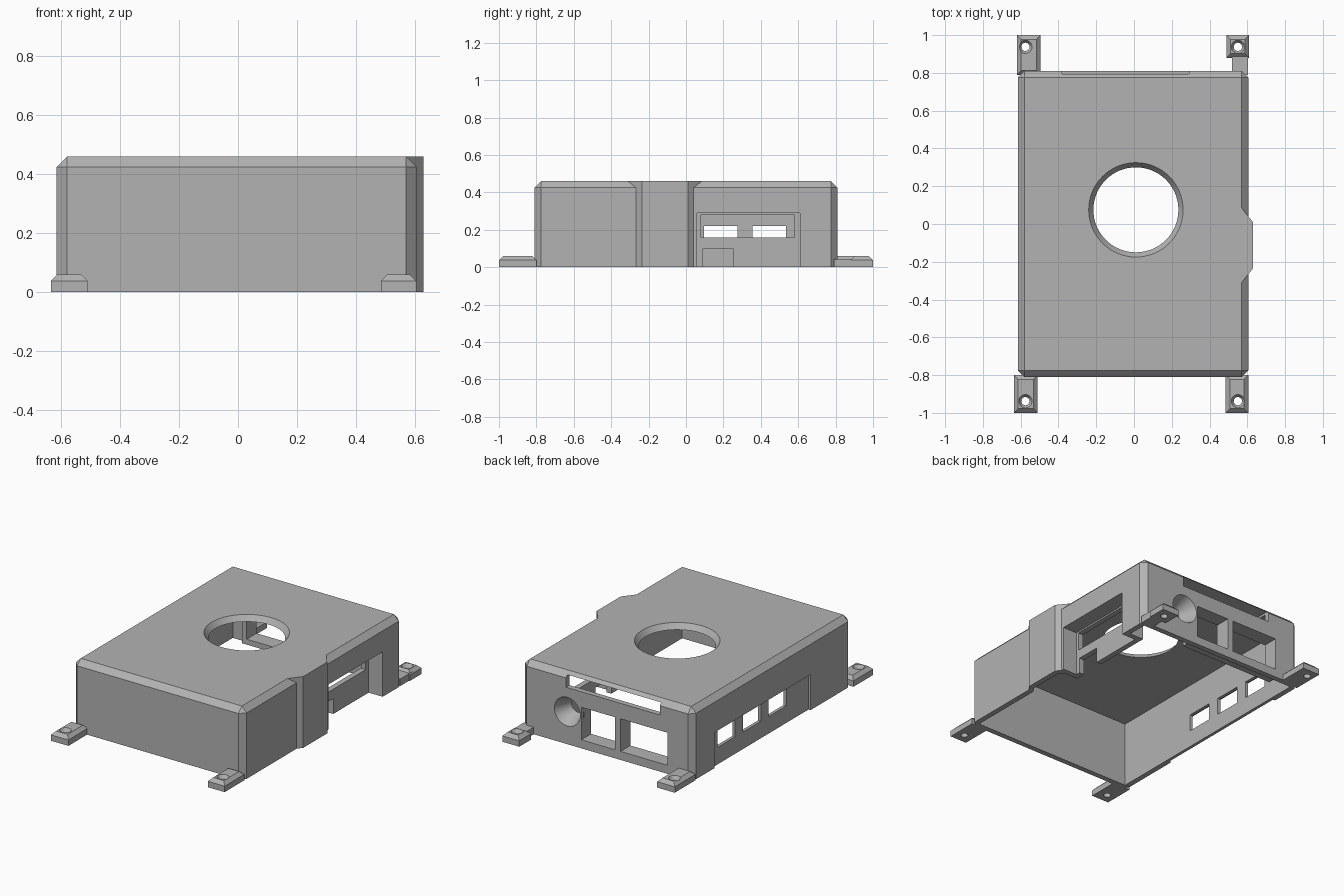
import bpy, bmesh, math
from mathutils import Matrix, Vector

if "Cube" in bpy.data.objects:
    bpy.data.objects.remove(bpy.data.objects["Cube"], do_unlink=True)

grey = bpy.data.materials.new("plain grey plastic")
grey.use_nodes = True
colour = (0.45, 0.45, 0.45, 1)
grey.diffuse_color = colour
grey.node_tree.nodes["Principled BSDF"].inputs["Base Color"].default_value = colour


def finish(bm, name):
    bmesh.ops.recalc_face_normals(bm, faces=bm.faces)
    mesh = bpy.data.meshes.new(name)
    bm.to_mesh(mesh)
    bm.free()
    mesh.materials.append(grey)
    obj = bpy.data.objects.new(name, mesh)
    bpy.context.collection.objects.link(obj)
    return obj


def box(name, x, y, z, chamfer=0, uprights=True):
    """Box from ranges, with optional chamfers on all but the bottom edges."""
    bm = bmesh.new()
    bmesh.ops.create_cube(bm, size=1)
    for v in bm.verts:
        v.co = Vector([r[0] if c < 0 else r[1] for c, r in zip(v.co, (x, y, z))])
    if chamfer:
        top = [e for e in bm.edges if all(v.co.z > z[1] - 0.001 for v in e.verts)]
        sides = [e for e in bm.edges if abs(e.verts[0].co.z - e.verts[1].co.z) > 0.001]
        bmesh.ops.bevel(bm, geom=top + (sides if uprights else []), offset=chamfer,
                        offset_type='OFFSET', segments=1, profile=0.5, affect='EDGES')
    return finish(bm, name)


def prism(name, outline, z0, z1):
    bm = bmesh.new()
    face = bm.faces.new([bm.verts.new((x, y, z0)) for x, y in outline])
    up = bmesh.ops.extrude_face_region(bm, geom=[face])["geom"]
    bmesh.ops.translate(bm, vec=(0, 0, z1 - z0),
                        verts=[v for v in up if isinstance(v, bmesh.types.BMVert)])
    return finish(bm, name)


def cone(name, centre, r1, r2, depth, axis='Z', sides=64):
    """Cone frustum centred on a point; r1 is at the low end of the axis."""
    bm = bmesh.new()
    turn = Matrix.Rotation(-math.pi / 2, 4, 'X') if axis == 'Y' else Matrix()
    bmesh.ops.create_cone(bm, cap_ends=True, segments=sides, radius1=r1, radius2=r2,
                          depth=depth, matrix=Matrix.Translation(centre) @ turn)
    return finish(bm, name)


def combine(obj, other, operation):
    """Apply a boolean and remove the helper."""
    mod = obj.modifiers.new("bool", 'BOOLEAN')
    mod.operation, mod.solver, mod.object = operation, 'EXACT', other
    bpy.context.view_layer.update()
    mesh = bpy.data.meshes.new_from_object(
        obj.evaluated_get(bpy.context.evaluated_depsgraph_get()))
    obj.modifiers.clear()
    obj.data = mesh
    bpy.data.objects.remove(other, do_unlink=True)


def add(obj, other):
    combine(obj, other, 'UNION')


def cut(obj, other):
    combine(obj, other, 'DIFFERENCE')


# Chamfered shell with a side bulge, hollow and open below
case = box("case_shell", (-0.615, 0.605), (-0.81, 0.81), (0, 0.46), 0.035)
add(case, prism("bulge", [(0.5, -0.31), (0.57, -0.31), (0.63, -0.235), (0.63, 0.01),
                          (0.57, 0.085), (0.5, 0.085)], 0, 0.46))
cut(case, box("cavity", (-0.58, 0.57), (-0.775, 0.775), (-0.1, 0.425)))
cut(case, prism("bulge_cavity", [(0.5, -0.28), (0.56, -0.28), (0.595, -0.23),
                                 (0.595, 0.0), (0.57, 0.02), (0.5, 0.02)], -0.1, 0.424))

# Fan hole in the lid, slightly flared
cut(case, cone("fan_hole", (0.01, 0.075, 0.4425), 0.2225, 0.2525, 0.042))

# Deep port bay on the right wall
add(case, box("bay_liner", (0.47, 0.59), (0.025, 0.645), (0, 0.325)))
cut(case, box("bay", (0.505, 0.7), (0.06, 0.61), (-0.1, 0.29)))
cut(case, box("bay_slot", (0.4, 0.55), (0.08, 0.58), (0.16, 0.28)))
cut(case, box("bay_notch", (0.4, 0.55), (0.09, 0.25), (-0.1, 0.1)))

# Back wall: two deep port windows, a funnel port and a ribbon slot
add(case, box("port_liner", (-0.47, 0.21), (0.71, 0.79), (0.02, 0.3)))
for x in ((-0.435, -0.1), (-0.06, 0.18)):
    cut(case, box("port_window", x, (0.6, 0.9), (0.055, 0.265)))
add(case, cone("funnel", (0.28, 0.745, 0.21), 0.07, 0.105, 0.09, 'Y', 40))
cut(case, cone("funnel_bore", (0.28, 0.755, 0.21), 0.045, 0.093, 0.114, 'Y', 40))
cut(case, box("ribbon_slot", (-0.38, 0.29), (0.7, 0.9), (0.365, 0.44)))

# Left wall: shallow recess with three windows
cut(case, box("side_recess", (-0.7, -0.6), (-0.39, 0.59), (-0.1, 0.23)))
for y in (0.445, 0.185, -0.075):
    cut(case, box("side_window", (-0.7, -0.5), (y - 0.09, y + 0.09), (0.11, 0.22)))

# Screw tabs at the four corners
tabs = [("front_right_tab", (0.485, 0.605), (-1, -0.8), 0.55),
        ("front_left_tab", (-0.635, -0.51), (-1, -0.8), -0.575),
        ("back_right_tab", (0.49, 0.61), (0.88, 1), 0.55),
        ("back_left_tab", (-0.62, -0.495), (0.79, 1), -0.575)]
parts = [case]
for name, x, y, hole_x in tabs:
    tab = box(name, x, y, (0, 0.06), 0.022, False)
    if name == "back_right_tab":
        add(tab, box("neck", (0.52, 0.604), (0.79, 0.92), (0, 0.045)))
    hole_y = math.copysign(0.938, y[0])
    cut(tab, cone("screw_hole", (hole_x, hole_y, 0.03), 0.022, 0.022, 0.2, sides=24))
    cut(tab, cone("countersink", (hole_x, hole_y, 0.05), 0.022, 0.036, 0.022, sides=24))
    parts.append(tab)

# Smooth the round parts, keep edges sharp
bpy.ops.object.select_all(action='DESELECT')
for part in parts:
    part.select_set(True)
bpy.context.view_layer.objects.active = case
bpy.ops.object.shade_smooth_by_angle(angle=math.radians(25))
